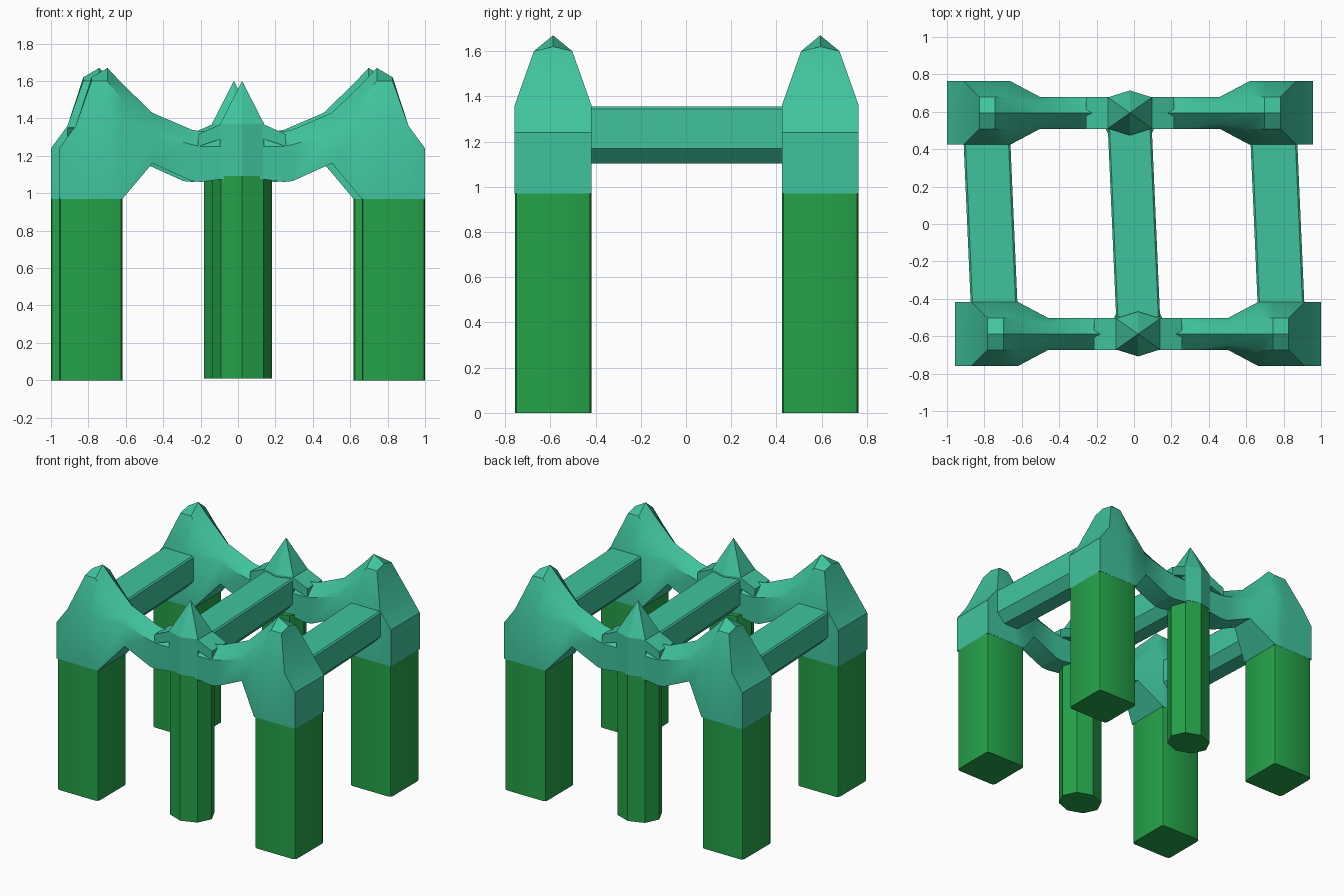
import bpy, bmesh, math
from mathutils import Vector

if "Cube" in bpy.data.objects:
    bpy.data.objects.remove(bpy.data.objects["Cube"])


def material(name, rgb):
    m = bpy.data.materials.new(name)
    m.diffuse_color = (*rgb, 1)
    m.use_nodes = True
    m.node_tree.nodes["Principled BSDF"].inputs["Base Color"].default_value = m.diffuse_color
    return m


TEAL = material("teal", (0.051, 0.55, 0.34))
GREEN = material("green", (0.018, 0.36, 0.067))


def loft(name, rings, mat, loc=(0, 0, 0), smooth=None, bevel=0):
    """Skin a list of equal-length closed sections and cap both ends."""
    bm = bmesh.new()
    loops = [[bm.verts.new(Vector(p) + Vector(loc)) for p in r] for r in rings]
    n = len(loops[0])
    for a, b in zip(loops, loops[1:]):
        for i in range(n):
            j = (i + 1) % n
            bm.faces.new((a[i], a[j], b[j], b[i]))
    bm.faces.new(loops[0])
    bm.faces.new(loops[-1])
    bmesh.ops.remove_doubles(bm, verts=bm.verts, dist=0.0005)
    bmesh.ops.recalc_face_normals(bm, faces=bm.faces)
    if bevel:  # round only the upright edges
        up = [e for e in bm.edges
              if abs(e.verts[0].co.z - e.verts[1].co.z) > 0.1]
        bmesh.ops.bevel(bm, geom=up, offset=bevel, segments=2,
                        profile=0.5, affect='EDGES')
    me = bpy.data.meshes.new(name)
    bm.to_mesh(me)
    bm.free()
    me.materials.append(mat)
    ob = bpy.data.objects.new(name, me)
    bpy.context.collection.objects.link(ob)
    if smooth:
        bpy.ops.object.select_all(action='DESELECT')
        ob.select_set(True)
        bpy.context.view_layer.objects.active = ob
        bpy.ops.object.shade_smooth_by_angle(angle=math.radians(smooth))
    return ob


# Beam stations: x, half width, bottom, shoulder, roof half width, roof z, ridge
STATIONS = [
    (0.00, .085, 1.09, 1.25, .055, 1.28, 1.33),
    (0.22, .085, 1.06, 1.25, .055, 1.28, 1.33),
    (0.27, .085, 1.065, 1.26, .055, 1.29, 1.34),
    (0.48, .085, 1.16, 1.32, .055, 1.36, 1.43),
    (0.64, .170, 0.97, 1.36, .085, 1.50, 1.585),
    (0.72, .170, 0.97, 1.36, .085, 1.60, 1.67),
    (0.805, .170, 0.97, 1.36, .085, 1.60, 1.62),
    (0.89, .170, 0.97, 1.36, .170, 1.36, 1.36),
    (0.978, .170, 0.97, 1.24, .170, 1.24, 1.24),
]


def beam_ring(s, side):
    x, w, b, sh, m, zm, t = s
    x *= side
    return [(x, -w, b), (x, -w, sh), (x, -m, zm), (x, 0, t),
            (x, m, zm), (x, w, sh), (x, w, b)]


def box_ring(hx, hy, z):
    return [(-hx, -hy, z), (hx, -hy, z), (hx, hy, z), (-hx, hy, z)]


def oct_ring(rx, ry, z):
    return [(rx * math.cos(k * math.pi / 4), ry * math.sin(k * math.pi / 4), z)
            for k in range(8)]


def spike_ring(f, z):
    pts = [(.118, .083), (0, .12), (-.118, .083),
           (-.118, -.083), (0, -.12), (.118, -.083)]
    return [(x * f, y * f, z) for x, y in pts]


def row(label, cx, cy, inward):
    at = (cx, cy, 0)
    # peaked beam with corner turrets
    rings = [beam_ring(s, -1) for s in reversed(STATIONS)]
    rings += [beam_ring(s, 1) for s in STATIONS[1:]]
    loft(label + "_beam", rings, TEAL, at, smooth=30)
    # corner legs
    for side, sname in ((-1, "left"), (1, "right")):
        loft(f"{label}_{sname}_leg",
             [box_ring(.169, .169, 0), box_ring(.169, .169, .972)],
             GREEN, (cx + side * .809, cy, 0), smooth=40, bevel=.022)
        # sloping flap beside the spike
        prof = [(.10, 1.375), (.235, 1.315), (.235, 1.25), (.10, 1.295)]
        loft(f"{label}_{sname}_flap",
             [[(side * x, y, z) for x, z in prof] for y in (-.0855, .0855)],
             TEAL, at)
    # middle post
    loft(label + "_middle_post", [oct_ring(.16, .14, .01), oct_ring(.16, .14, 1.095)],
         GREEN, (cx, cy + inward * .02, 0), smooth=20)
    # centre spike
    loft(label + "_spike", [spike_ring(1, 1.092), spike_ring(1, 1.37),
                            spike_ring(0.0001, 1.60)], TEAL, at)


FX, FY, BX, BY = .022, -.588, -.022, .594
row("front", FX, FY, 1)
row("back", BX, BY, -1)

# Slightly skewed cross beams joining the rows
SECTION = [(-.115, 1.355), (.115, 1.355), (.125, 1.345), (.125, 1.17),
           (.06, 1.102), (-.06, 1.102), (-.125, 1.17), (-.125, 1.345)]
for name, x0 in (("left", -.767), ("middle", 0), ("right", .767)):
    k = .94 if x0 == 0 else 1
    loft(name + "_cross_beam",
         [[(x0 + cx + px * k, y, pz) for px, pz in SECTION]
          for cx, y in ((FX, FY + .09), (BX, BY - .09))], TEAL)
